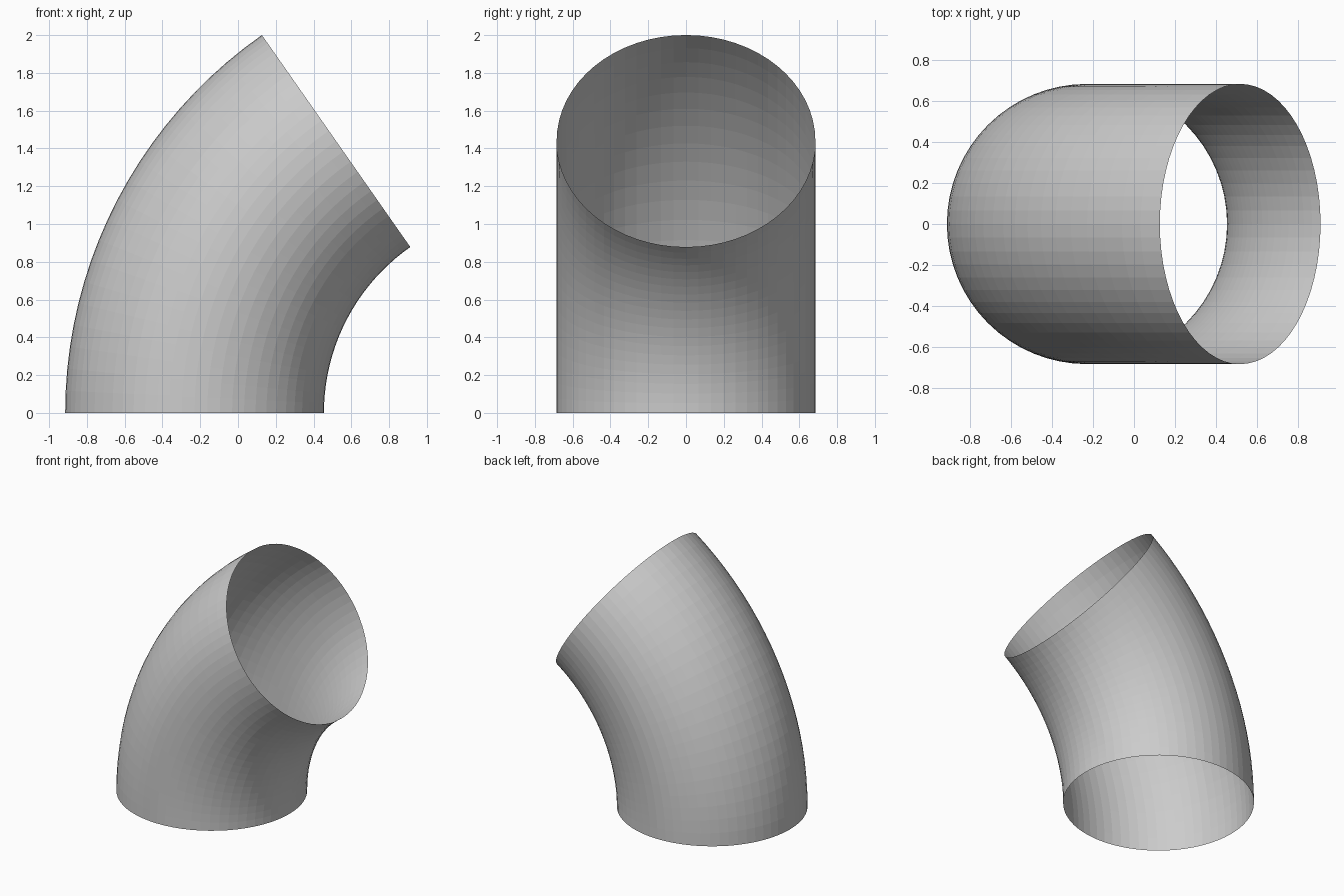
import bpy, bmesh
from math import radians
from mathutils import Matrix

if "Cube" in bpy.data.objects:
    bpy.data.objects.remove(bpy.data.objects["Cube"])

TUBE_R = 0.685      # radius of the pipe
BEND_X = 1.527      # x of the bend axis
START_X = -0.23     # centre of the bottom opening
ANGLE = 55          # bend in degrees

# Pipe elbow: an open ring swept around the bend axis
bm = bmesh.new()
ring = bmesh.ops.create_circle(bm, cap_ends=False, segments=64, radius=TUBE_R,
                               matrix=Matrix.Translation((START_X, 0, 0)))
bmesh.ops.spin(bm, geom=ring["verts"] + bm.edges[:], cent=(BEND_X, 0, 0),
               axis=(0, 1, 0), angle=radians(ANGLE), steps=20)
bmesh.ops.remove_doubles(bm, verts=bm.verts[:], dist=1e-5)

# Make the faces point out of the pipe
bmesh.ops.recalc_face_normals(bm, faces=bm.faces[:])
left = min(bm.faces, key=lambda f: f.calc_center_median().x)
if left.normal.x > 0:
    bmesh.ops.reverse_faces(bm, faces=bm.faces[:])

mesh = bpy.data.meshes.new("pipe_elbow")
bm.to_mesh(mesh)
bm.free()
elbow = bpy.data.objects.new("pipe_elbow", mesh)
bpy.context.collection.objects.link(elbow)
